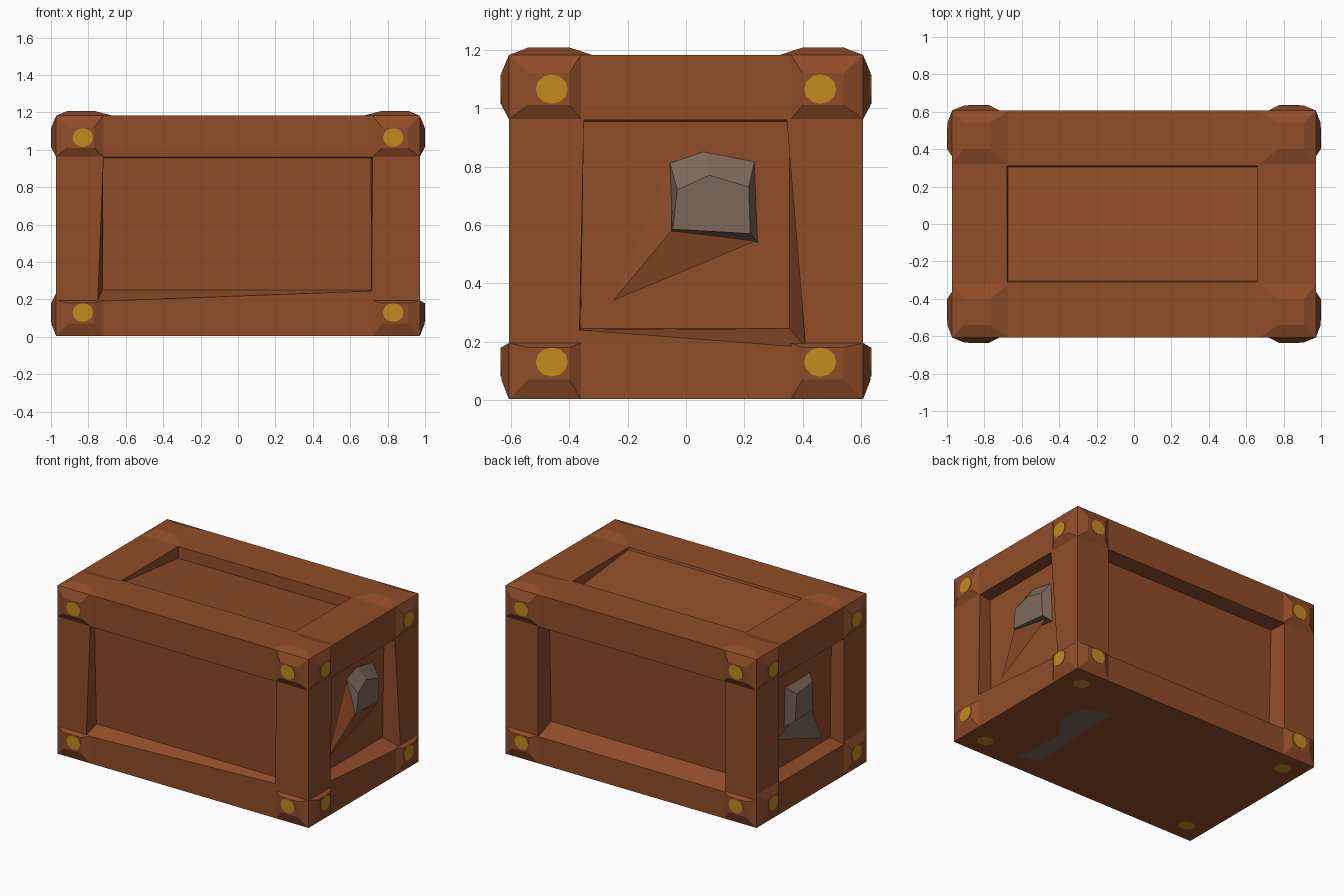
import bpy, bmesh, math
from mathutils import Vector as V

if "Cube" in bpy.data.objects:
    bpy.data.objects.remove(bpy.data.objects["Cube"])

def mat(name, c):
    m = bpy.data.materials.new(name)
    m.diffuse_color = (*c, 1)
    m.use_nodes = True
    m.node_tree.nodes["Principled BSDF"].inputs["Base Color"].default_value = m.diffuse_color
    return m

WOOD = mat("brown wood", (0.28, 0.073, 0.022))
GOLD = mat("gold stud", (0.55, 0.265, 0.013))
GREY = mat("grey iron", (0.205, 0.138, 0.10))

X, Y, Z0, Z1 = 0.972, 0.607, 0.003, 1.182
# each side: surface origin, horizontal axis u, vertical axis v, outward normal n
SIDES = {
    "front": (V((0, -Y, 0)), V((1, 0, 0)), V((0, 0, 1)), V((0, -1, 0))),
    "back": (V((0, Y, 0)), V((-1, 0, 0)), V((0, 0, 1)), V((0, 1, 0))),
    "right": (V((X, 0, 0)), V((0, 1, 0)), V((0, 0, 1)), V((1, 0, 0))),
    "left": (V((-X, 0, 0)), V((0, -1, 0)), V((0, 0, 1)), V((-1, 0, 0))),
    "top": (V((0, 0, Z1)), V((1, 0, 0)), V((0, 1, 0)), V((0, 0, 1))),
    "bottom": (V((0, 0, Z0)), V((1, 0, 0)), V((0, -1, 0)), V((0, 0, -1))),
}

def at(side, u, v, h=0.0):
    o, a, b, n = SIDES[side]
    return o + a * u + b * v + n * h

def rect(r):
    return [(r[0], r[2]), (r[1], r[2]), (r[1], r[3]), (r[0], r[3])]

def finish(bm, name, material):
    bmesh.ops.remove_doubles(bm, verts=bm.verts, dist=1e-4)
    me = bpy.data.meshes.new(name)
    bm.to_mesh(me)
    bm.free()
    me.materials.append(material)
    ob = bpy.data.objects.new(name, me)
    bpy.context.collection.objects.link(ob)

def bridge(bm, a, b):
    for i in range(len(a)):
        j = (i + 1) % len(a)
        bm.faces.new((a[i], a[j], b[j], b[i]))

def ring(bm, side, pts, hs):
    hs = hs if isinstance(hs, tuple) else (hs,) * len(pts)
    return [bm.verts.new(at(side, p[0], p[1], h)) for p, h in zip(pts, hs)]

# crate shell: frame face, sunken panel with sloping walls on five sides
PANELS = {  # hole corners, floor rectangle, floor depth lower/upper
    "front": ([(-0.75, 0.19), (0.715, 0.245), (0.72, 0.96), (-0.72, 0.96)],
              (-0.725, 0.71, 0.25, 0.955), 0.075, 0.055),
    "back": (rect((-0.72, 0.73, 0.19, 0.96)), (-0.71, 0.71, 0.25, 0.95), 0.13, 0.11),
    "right": ([(-0.365, 0.24), (0.41, 0.18), (0.345, 0.96), (-0.35, 0.96)],
              (-0.36, 0.355, 0.245, 0.955), 0.10, 0.09),
    "left": ([(-0.36, 0.22), (0.36, 0.22), (0.36, 0.96), (-0.36, 0.96)],
             (-0.355, 0.35, 0.245, 0.955), 0.10, 0.09),
    "top": (rect((-0.68, 0.66, -0.31, 0.31)), (-0.675, 0.66, -0.305, 0.305), 0.015, 0.08),
}
bm = bmesh.new()
for side in SIDES:
    w = Y if side in ("right", "left") else X
    lo, hi = (-Y, Y) if side in ("top", "bottom") else (Z0, Z1)
    outer = ring(bm, side, rect((-w, w, lo, hi)), 0)
    if side == "bottom":
        bm.faces.new(outer)
        continue
    hole, floor, d0, d1 = PANELS[side]
    inner = ring(bm, side, hole, 0)
    base = ring(bm, side, rect(floor), (-d0, -d0, -d1, -d1))
    bridge(bm, outer, inner)
    bridge(bm, inner, base)
    bm.faces.new(base)
finish(bm, "crate_shell", WOOD)

def frustum(bm, side, low, high, h0, h1):
    a = ring(bm, side, low, h0)
    b = ring(bm, side, high, h1)
    bridge(bm, a, b)
    bm.faces.new(b)

def span(a, b, s):
    return (a, b) if s > 0 else (-b, -a)

# raised corner pads: low frustums at the corners of every visible side
bm = bmesh.new()
for side in PANELS:
    wide = side in ("front", "back", "top")
    for s in (-1, 1):
        ul = span(0.72, X, s) if wide else span(0.36, Y, s)
        uh = span(0.77, 0.91, s) if wide else span(0.40, 0.54, s)
        for t in (-1, 1):
            if side == "top":
                ul = span(0.67, X, s)
                vl, vh = span(0.32, Y, t), span(0.40, 0.54, t)
            elif t > 0:
                vl, vh = (0.963, Z1), (1.01, 1.12)
            else:
                vl, vh = (Z0, 0.235 if side == "left" else 0.195), (0.07, 0.18)
            frustum(bm, side, rect(ul + vl), rect(uh + vh), 0, 0.026)
finish(bm, "corner_pads", WOOD)

# flat gold studs on the pads and under the base
bm = bmesh.new()
for side in SIDES:
    if side == "top":
        continue
    for u in (-1, 1):
        for t in (-1, 1):
            cu = u * (0.46 if side in ("right", "left") else 0.83)
            cv = t * 0.47 if side == "bottom" else (1.065 if t > 0 else 0.13)
            h = 0.002 if side == "bottom" else 0.029
            pts = [(cu + 0.055 * math.cos(k * math.pi / 6),
                    cv + 0.05 * math.sin(k * math.pi / 6)) for k in range(12)]
            top = ring(bm, side, pts, h)
            bm.faces.new(top)
            if side != "bottom":
                bridge(bm, ring(bm, side, pts, h - 0.006), top)
finish(bm, "gold_studs", GOLD)

# wooden wedges below the handles
bm = bmesh.new()
low = ring(bm, "right", [(-0.25, 0.34), (0.24, 0.545), (-0.05, 0.58), (-0.05, 0.80)],
           (-0.094, -0.05, -0.03, -0.088))
bm.faces.new(low[:3])
bm.faces.new((low[0], low[2], low[3]))
finish(bm, "handle_wedges", WOOD)

# grey handle lumps in the end panels
bm = bmesh.new()
frustum(bm, "right",
        [(-0.055, 0.58), (0.245, 0.54), (0.235, 0.82), (0.06, 0.855), (-0.055, 0.815)],
        [(-0.045, 0.585), (0.22, 0.57), (0.215, 0.73), (0.08, 0.77), (-0.03, 0.72)],
        -0.095, (-0.02, -0.035, -0.03, -0.035, -0.02))
frustum(bm, "left", rect((-0.17, 0.12, 0.51, 0.80)),
        [(-0.11, 0.55), (0.09, 0.55), (0.08, 0.75), (-0.09, 0.73)], -0.10, -0.05)
bm.faces.new(ring(bm, "left", [(-0.25, 0.46), (0.25, 0.28), (0.10, 0.55), (-0.06, 0.57)],
                  (-0.09, -0.093, -0.07, -0.07)))
finish(bm, "end_handles", GREY)

# grey iron patch under the base
bm = bmesh.new()
pts = [(0.44, 0.31), (0.62, 0.24), (0.64, 0.03), (0.52, -0.11),
       (0.54, -0.48), (0.41, -0.43), (0.41, -0.19), (0.43, 0.10)]
bm.faces.new([bm.verts.new((x, y, 0.0)) for x, y in pts])
finish(bm, "base_patch", GREY)
